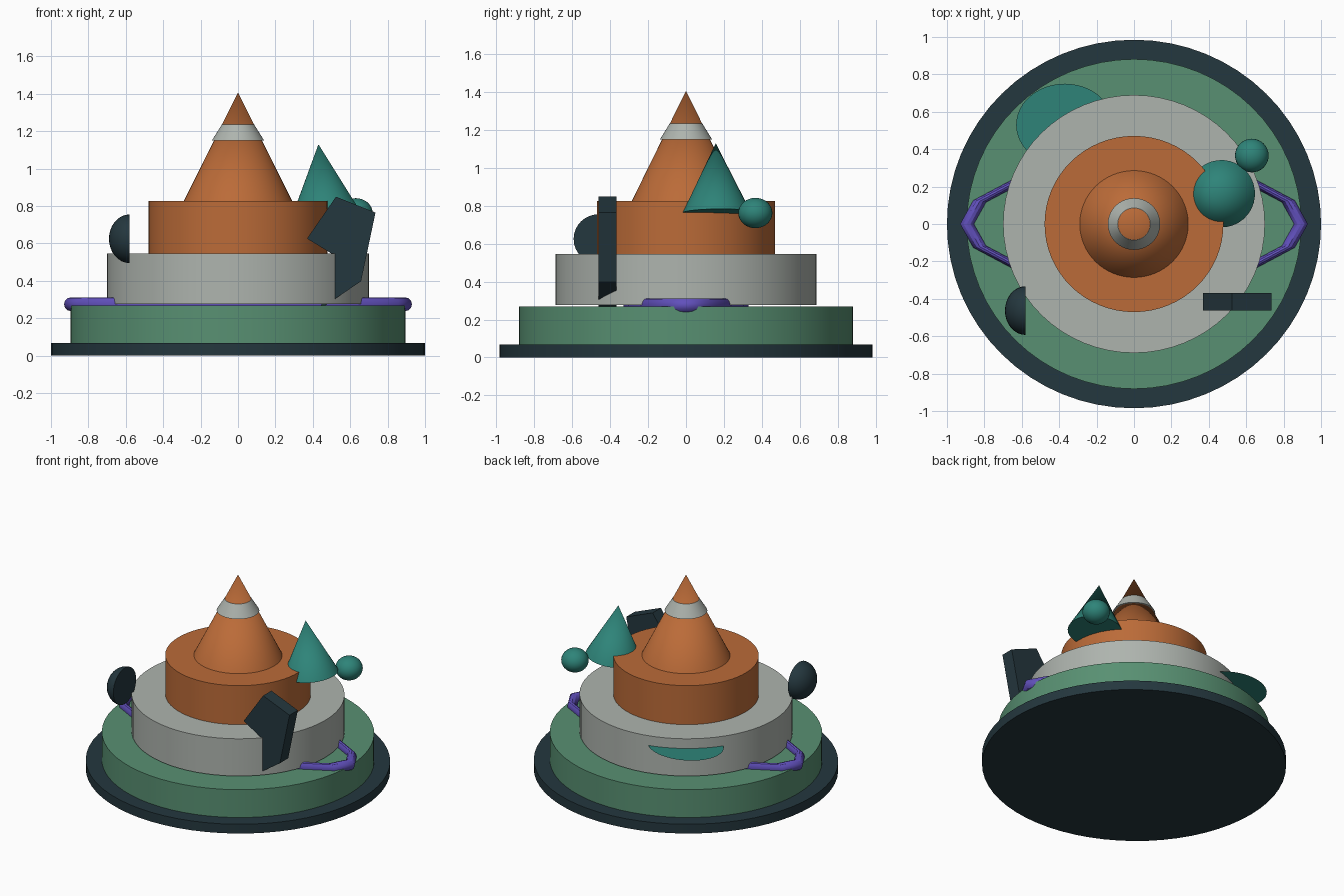
import bpy, bmesh, math
from mathutils import Matrix, Vector

if "Cube" in bpy.data.objects:
    bpy.data.objects.remove(bpy.data.objects["Cube"])


def material(name, rgb):
    m = bpy.data.materials.new(name)
    lin = [(c / 255 / 12.92) if c < 11 else ((c / 255 + 0.055) / 1.055) ** 2.4 for c in rgb]
    m.diffuse_color = (*lin, 1)
    m.use_nodes = True
    m.node_tree.nodes["Principled BSDF"].inputs["Base Color"].default_value = m.diffuse_color
    return m


SLATE = material("dark slate", (36, 55, 62))
GREEN = material("sage green", (88, 144, 114))
GREY = material("light grey", (174, 180, 174))
ORANGE = material("burnt orange", (187, 107, 56))
TEAL = material("teal", (46, 132, 121))
PURPLE = material("purple", (97, 80, 188))
YS = 0.985  # the round tiers are slightly narrower in depth


def finish(name, bm, mat, smooth=True):
    bmesh.ops.recalc_face_normals(bm, faces=bm.faces[:])
    mesh = bpy.data.meshes.new(name)
    bm.to_mesh(mesh)
    bm.free()
    ob = bpy.data.objects.new(name, mesh)
    bpy.context.collection.objects.link(ob)
    mesh.materials.append(mat)
    if smooth:
        bpy.ops.object.select_all(action='DESELECT')
        ob.select_set(True)
        bpy.context.view_layer.objects.active = ob
        bpy.ops.object.shade_smooth_by_angle(angle=math.radians(30))
    return ob


def tier(name, z0, z1, r0, r1, mat, seg=64):
    bm = bmesh.new()
    bmesh.ops.create_cone(bm, cap_ends=True, segments=seg, radius1=r0, radius2=r1, depth=z1 - z0,
                          matrix=Matrix.Diagonal((1, YS, 1, 1)) @ Matrix.Translation((0, 0, (z0 + z1) / 2)))
    return finish(name, bm, mat)


# Stacked round tiers, central spire and its collar
tier("base_plate", 0, 0.067, 1.0, 1.0, SLATE)
tier("lower_tier", 0.067, 0.268, 0.895, 0.895, GREEN)
tier("middle_tier", 0.276, 0.545, 0.70, 0.70, GREY)
tier("upper_tier", 0.545, 0.826, 0.478, 0.478, ORANGE)
tier("spire", 0.826, 1.407, 0.29, 0.0, ORANGE)
tier("spire_collar", 1.15, 1.235, 0.14, 0.087, GREY)

# Leaning side cone
base, apex = Vector((0.468, 0.162, 0.765)), Vector((0.43, 0.157, 1.13))
axis = apex - base
bm = bmesh.new()
bmesh.ops.create_cone(bm, cap_ends=True, segments=32, radius1=0.18, radius2=0, depth=axis.length,
                      matrix=Matrix.Translation((base + apex) / 2) @ axis.to_track_quat('Z', 'Y').to_matrix().to_4x4())
finish("side_cone", bm, TEAL)

# Flattened ball beside the cone
bm = bmesh.new()
bmesh.ops.create_uvsphere(bm, u_segments=32, v_segments=16, radius=1,
                          matrix=Matrix.Translation((0.63, 0.366, 0.762)) @ Matrix.Diagonal((0.09, 0.09, 0.08, 1)))
finish("side_ball", bm, TEAL)

# Half dome with its flat side facing inward
bm = bmesh.new()
bmesh.ops.create_uvsphere(bm, u_segments=32, v_segments=16, radius=1)
cut = bmesh.ops.bisect_plane(bm, geom=bm.verts[:] + bm.edges[:] + bm.faces[:], dist=1e-4,
                             plane_co=(0, 0, 0), plane_no=(1, 0, 0), clear_outer=True)
bmesh.ops.holes_fill(bm, edges=[e for e in bm.edges if e.is_boundary], sides=0)
bm.transform(Matrix.Translation((-0.58, -0.463, 0.625)) @ Matrix.Diagonal((0.11, 0.13, 0.13, 1)))
finish("half_dome", bm, SLATE)

# Angular slab standing against the middle tier
outline = [(0.369, 0.626), (0.524, 0.85), (0.735, 0.765), (0.658, 0.398),
           (0.44, 0.25), (0.51, 0.54)]
bm = bmesh.new()
face = bm.faces.new([bm.verts.new((x, -0.462, z)) for x, z in outline])
ext = bmesh.ops.extrude_face_region(bm, geom=[face])
bmesh.ops.translate(bm, vec=(0, 0.094, 0), verts=[v for v in ext["geom"] if isinstance(v, bmesh.types.BMVert)])
finish("angular_slab", bm, SLATE, smooth=False)

# Stretched ring passing through the tiers
bpy.ops.mesh.primitive_torus_add(major_segments=16, minor_segments=12, major_radius=0.893,
                                 minor_radius=0.037, location=(0, 0, 0.275))
ring = bpy.context.object
ring.name = "stretched_ring"
ring.scale = (1, 0.355, 1)
ring.data.materials.append(PURPLE)
bpy.ops.object.shade_smooth_by_angle(angle=math.radians(30))

# Paper-thin ledge at the back
bm = bmesh.new()
bmesh.ops.create_circle(bm, cap_ends=True, segments=48, radius=1,
                        matrix=Matrix.Translation((-0.37, 0.53, 0.475)) @ Matrix.Diagonal((0.26, 0.22, 1, 1)))
finish("back_ledge", bm, TEAL, smooth=False)
